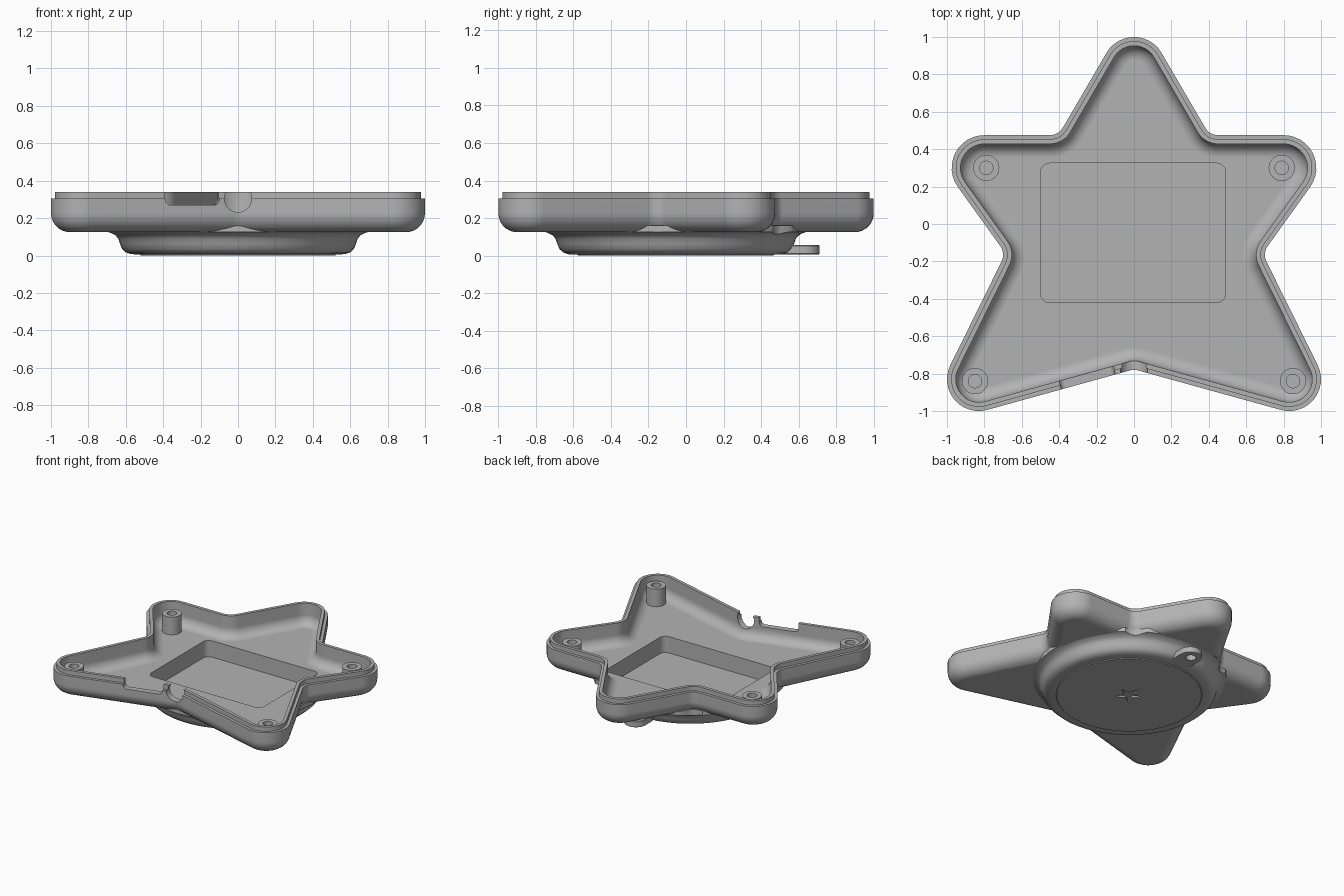
import bpy, bmesh
from math import sin, cos, pi, acos, atan2, hypot
from mathutils import Matrix

if "Cube" in bpy.data.objects:
    bpy.data.objects.remove(bpy.data.objects["Cube"])

grey = bpy.data.materials.new("plain grey")
grey.use_nodes = True
grey.diffuse_color = (0.45, 0.45, 0.45, 1)
grey.node_tree.nodes["Principled BSDF"].inputs["Base Color"].default_value = grey.diffuse_color


def outline(circles, inset, steps):
    """Counter-clockwise outline wrapped around circles; negative radius = hollow corner."""
    if len(circles) == 1:
        x, y, r = circles[0]
        turns = [2 * pi * i / steps for i in range(steps)]
        return [(x + (r - inset) * cos(t), y + (r - inset) * sin(t)) for t in turns]
    normals = []
    for i, (x, y, r) in enumerate(circles):
        nx, ny, nr = circles[(i + 1) % len(circles)]
        dx, dy = nx - x, ny - y
        normals.append(atan2(dy, dx) - acos((r - nr) / hypot(dx, dy)))
    points = []
    for i, (x, y, r) in enumerate(circles):
        a, b = normals[i - 1], normals[i]
        sweep = (b - a) % (2 * pi) if r > 0 else -((a - b) % (2 * pi))
        for k in range(steps + 1):
            t = a + sweep * k / steps
            points.append((x + (r - inset) * cos(t), y + (r - inset) * sin(t)))
    return points


def loft(name, circles, profile, steps=12, matrix=None):
    """Solid through (inset, height) rings of one outline, capped at both ends."""
    bm = bmesh.new()
    rings = [[bm.verts.new((x, y, z)) for x, y in outline(circles, d, steps)] for d, z in profile]
    for low, high in zip(rings, rings[1:]):
        for i in range(len(low)):
            j = (i + 1) % len(low)
            bm.faces.new((low[i], low[j], high[j], high[i]))
    bm.faces.new(rings[0])
    bm.faces.new(rings[-1])
    bmesh.ops.recalc_face_normals(bm, faces=bm.faces)
    if matrix:
        bm.transform(matrix)
    mesh = bpy.data.meshes.new(name)
    bm.to_mesh(mesh)
    bm.free()
    mesh.materials.append(grey)
    obj = bpy.data.objects.new(name, mesh)
    bpy.context.collection.objects.link(obj)
    return obj


def select(obj):
    bpy.ops.object.select_all(action="DESELECT")
    obj.select_set(True)
    bpy.context.view_layer.objects.active = obj


def combine(obj, other, operation):
    select(obj)
    mod = obj.modifiers.new("cut", "BOOLEAN")
    mod.operation, mod.solver, mod.object = operation, "EXACT", other
    bpy.ops.object.modifier_apply(modifier=mod.name)
    bpy.data.objects.remove(other)


def smooth(obj):
    select(obj)
    bpy.ops.object.shade_smooth_by_angle(angle=0.6)
    mod = obj.modifiers.new("even shading", "WEIGHTED_NORMAL")
    mod.keep_sharp = True


def fillet(inset, z, r, steps=7):
    """Quarter round from a flat at height z up to a wall at the given inset."""
    turns = [pi / 2 * i / steps for i in range(steps + 1)]
    return [(inset + r - r * sin(t), z + r - r * cos(t)) for t in turns]


def round_rect(x0, x1, y0, y1, r):
    return [(x0 + r, y0 + r, r), (x1 - r, y0 + r, r), (x1 - r, y1 - r, r), (x0 + r, y1 - r, r)]


# Star outline: right half, mirrored to the left
half = [(0.83, -0.83, 0.17), (0.78, -0.165, -0.08), (0.80, 0.30, 0.175), (0.45, 0.555, -0.08)]
star = [(0, -0.86, -0.08)] + half + [(0, 0.83, 0.17)] + [(-x, y, r) for x, y, r in reversed(half)]

# Hollow star tray with rounded underside, stepped lip and rounded inner floor
tray = loft("star_tray", star,
            fillet(0, 0.125, 0.1)
            + [(0, 0.305), (0.022, 0.305), (0.022, 0.34), (0.047, 0.34)]
            + fillet(0.047, 0.17, 0.075)[::-1])

# Round base with a flared neck, trimmed to the star
base = loft("round_base", [(0, -0.055, 0.7)],
            [(0.18, 0), (0.175, 0.006), (0.13, 0.007), (0.1, 0.017), (0.08, 0.036), (0.068, 0.066),
             (0.06, 0.09), (0.045, 0.108), (0.02, 0.121), (0, 0.127), (0, 0.16)], 96)
combine(base, loft("trim", star, [(0.012, -0.1), (0.012, 0.3)]), "INTERSECT")
combine(tray, base, "UNION")

# Battery pocket in the floor
combine(tray, loft("pocket", round_rect(-0.5, 0.49, -0.42, 0.325, 0.05), [(0, 0.04), (0, 0.5)]),
        "DIFFERENCE")

# Cable hole and slot through the front wall
upright = Matrix.Rotation(pi / 2, 4, "X")
combine(tray, loft("cable_hole", [(0, 0.305, 0.073)], [(0, 0.6), (0, 0.95)], 32, upright),
        "DIFFERENCE")
turned = Matrix.Translation((-0.25, -0.82, 0)) @ Matrix.Rotation(0.24, 4, "Z") @ upright
combine(tray, loft("slot", round_rect(-0.15, 0.15, 0.27, 0.45, 0.03), [(0, -0.12), (0, 0.12)], 5, turned),
        "DIFFERENCE")

# Small star recess under the base
recess = []
for i in range(10):
    reach, r = (0.095, 0.002) if i % 2 == 0 else (0.04, -0.002)
    t = pi / 2 + i * pi / 5
    recess.append((reach * cos(t), reach * sin(t) - 0.055, r))
combine(tray, loft("star_recess", recess, [(0, -0.1), (0, 0.015)], 2), "DIFFERENCE")
smooth(tray)

# Hanging loop at the back
loop = loft("hanging_loop", [(0, 0.55, 0.085), (0, 0.627, 0.085)],
            [(0.006, 0.006), (0, 0.01), (0, 0.052), (0.004, 0.056)], 16)
combine(loop, loft("loop_hole", [(0, 0.635, 0.037)], [(0, -0.1), (0, 0.2)], 24), "DIFFERENCE")
smooth(loop)

# Screw posts in the four wide arms
for side, s in (("left", 1), ("right", -1)):
    for end, x, y in (("front", 0.85, -0.84), ("back", 0.79, 0.30)):
        smooth(loft(f"{end}_{side}_screw_post", [(s * x, y, 0.07)],
                    [(0, 0.16), (0, 0.31), (0.034, 0.31), (0.034, 0.19)], 32))
